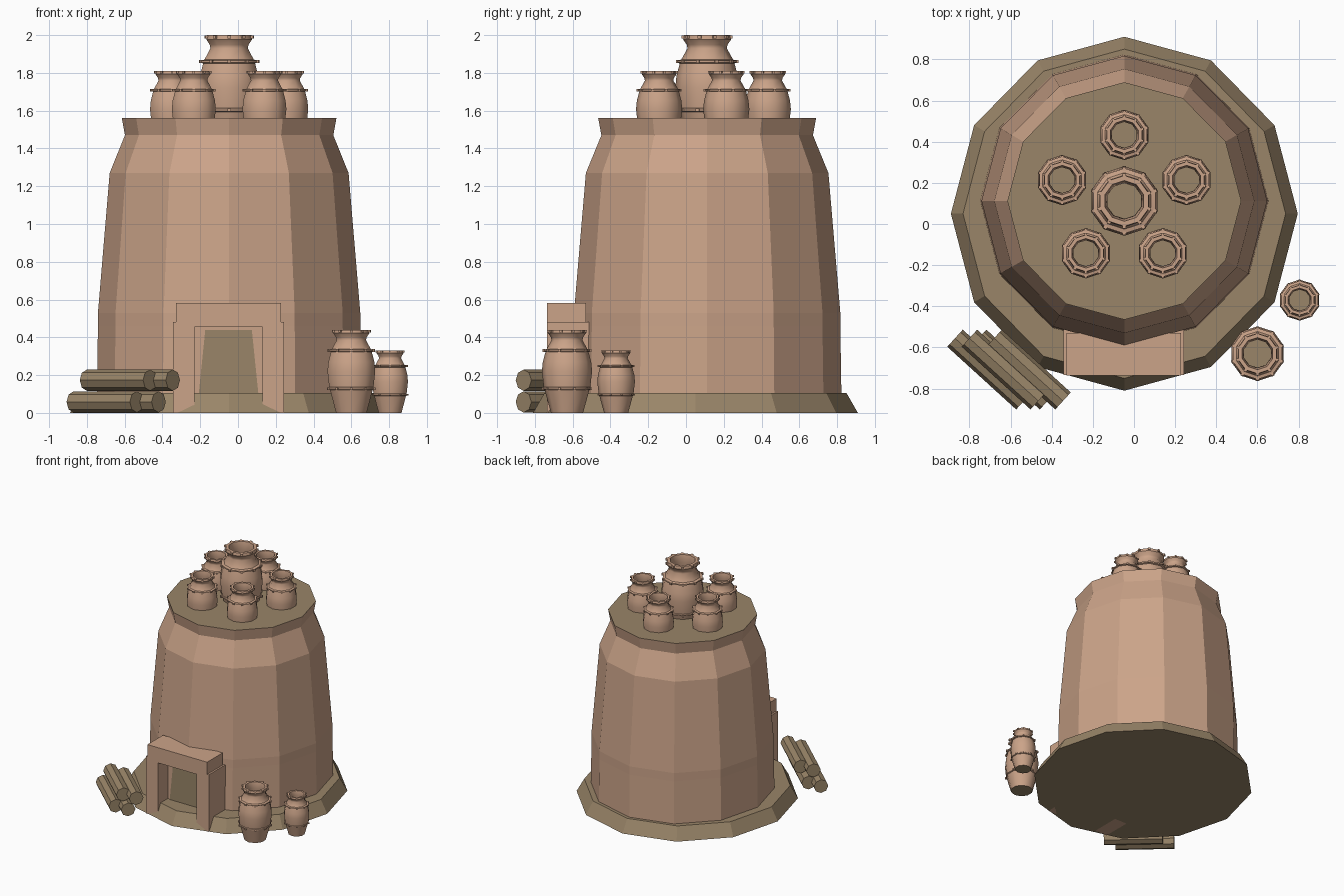
import bpy, bmesh, math
from mathutils import Vector, Matrix

cube = bpy.data.objects.get("Cube")
if cube:
    bpy.data.objects.remove(cube, do_unlink=True)


def material(name, rgb):
    m = bpy.data.materials.new(name)
    m.use_nodes = True
    m.diffuse_color = (*rgb, 1)
    m.node_tree.nodes["Principled BSDF"].inputs["Base Color"].default_value = (*rgb, 1)
    return m


CLAY = material("fired clay", (0.60, 0.37, 0.25))
OLIVE = material("olive brown", (0.32, 0.235, 0.14))


def finish(name, bm, mats, location=(0, 0, 0), smooth=False):
    bmesh.ops.recalc_face_normals(bm, faces=bm.faces)
    mesh = bpy.data.meshes.new(name)
    bm.to_mesh(mesh)
    bm.free()
    for m in mats:
        mesh.materials.append(m)
    obj = bpy.data.objects.new(name, mesh)
    obj.location = location
    bpy.context.collection.objects.link(obj)
    if smooth:
        bpy.ops.object.select_all(action='DESELECT')
        obj.select_set(True)
        bpy.context.view_layer.objects.active = obj
        bpy.ops.object.shade_smooth_by_angle(angle=math.radians(40))
    return obj


def lathe(profile, sides, squash=1.0):
    """Turn (radius, height) points around z, capping both ends."""
    bm = bmesh.new()
    rings = []
    for r, z in profile:
        angles = [math.tau * (i / sides + 0.25) for i in range(sides)]
        rings.append([bm.verts.new((squash * r * math.cos(a), r * math.sin(a), z)) for a in angles])
    for low, high in zip(rings, rings[1:]):
        for i in range(sides):
            j = (i + 1) % sides
            bm.faces.new((low[i], low[j], high[j], high[i]))
    bm.faces.new(rings[0][::-1])
    bm.faces.new(rings[-1])
    return bm


def block(name, low, high, mat, taper=1.0):
    """Box between two corners; taper narrows its top in x."""
    low, high = Vector(low), Vector(high)
    bm = bmesh.new()
    bmesh.ops.create_cube(bm, size=1)
    for v in bm.verts:
        if v.co.z > 0:
            v.co.x *= taper
        v.co = (low + high) / 2 + v.co * (high - low)
    return finish(name, bm, [mat])


# Ground plinth
finish("plinth", lathe([(0.86, 0), (0.80, 0.105)], 12, 0.98), [OLIVE], (-0.047, 0.05, 0))

# Kiln wall with flared rim and flat roof
bm = lathe([(0.712, 0.02), (0.705, 0.46), (0.705, 0.53), (0.642, 1.27),
            (0.56, 1.47), (0.577, 1.562)], 12, 0.985)
for f in bm.faces:
    if f.calc_center_median().z > 1.55:
        f.material_index = 1
finish("kiln_wall", bm, [CLAY, OLIVE], (-0.047, 0.112, 0))

# Doorway
DOOR_X = -0.05
for side, name in ((-1, "right_jamb"), (1, "left_jamb")):
    xs = sorted((DOOR_X + side * 0.18, DOOR_X + side * 0.293))
    block(name, (xs[0], -0.735, 0), (xs[1], -0.5, 0.48), CLAY)
block("lintel", (DOOR_X - 0.278, -0.737, 0.455), (DOOR_X + 0.278, -0.53, 0.583), CLAY)
block("door_surround", (DOOR_X - 0.2, -0.605, 0.05), (DOOR_X + 0.2, -0.5, 0.47), CLAY)
block("door_panel", (DOOR_X - 0.16, -0.612, 0.08), (DOOR_X + 0.16, -0.604, 0.44), OLIVE, 0.77)

# Pots: hollow, with two banded rings and small lugs
POT = [(0.085, 0), (0.118, 0.12), (0.127, 0.124), (0.127, 0.132), (0.123, 0.136),
       (0.133, 0.22), (0.128, 0.27), (0.114, 0.322), (0.125, 0.326), (0.125, 0.334),
       (0.108, 0.338), (0.082, 0.385), (0.085, 0.4), (0.1, 0.422), (0.097, 0.44),
       (0.078, 0.44), (0.068, 0.39), (0.1, 0.3), (0.11, 0.2), (0.075, 0.02)]


def pot(name, x, y, z, size):
    bm = lathe([(r * size, h * size) for r, h in POT], 10)
    for f in bm.faces:
        if len(f.verts) > 4:
            f.material_index = 1
    for r, h in ((0.126, 0.128), (0.123, 0.33), (0.099, 0.432)):
        for i in range(10):
            turn = Matrix.Rotation(math.tau * i / 10, 4, 'Z')
            place = turn @ Matrix.Translation((0, r * size, h * size))
            bmesh.ops.create_cube(bm, size=0.014 * size, matrix=place)
    finish(name, bm, [CLAY, OLIVE], (x, y, z), smooth=True)


pot("large_ground_pot", 0.60, -0.63, 0, 1)
pot("small_ground_pot", 0.805, -0.37, 0, 0.75)
pot("central_roof_pot", -0.047, 0.112, 1.441, 1.27)
for i in range(5):
    a = math.tau * (i / 5 + 0.25)
    pot(f"roof_pot_{i + 1}", -0.047 + 0.318 * math.cos(a), 0.115 + 0.318 * math.sin(a), 1.405, 0.92)

# Stacked firewood
axis = Vector((0.335, -0.305, 0))
for i, (x, z) in enumerate([(-0.535, 0.058), (-0.42, 0.058), (-0.465, 0.173), (-0.345, 0.173)]):
    bm = bmesh.new()
    bmesh.ops.create_cone(bm, cap_ends=True, segments=8, radius1=0.056, radius2=0.056,
                          depth=axis.length)
    bmesh.ops.rotate(bm, verts=bm.verts, matrix=axis.to_track_quat('Z', 'Y').to_matrix())
    finish(f"log_{i + 1}", bm, [OLIVE], Vector((x, -0.86, z)) - axis / 2)
